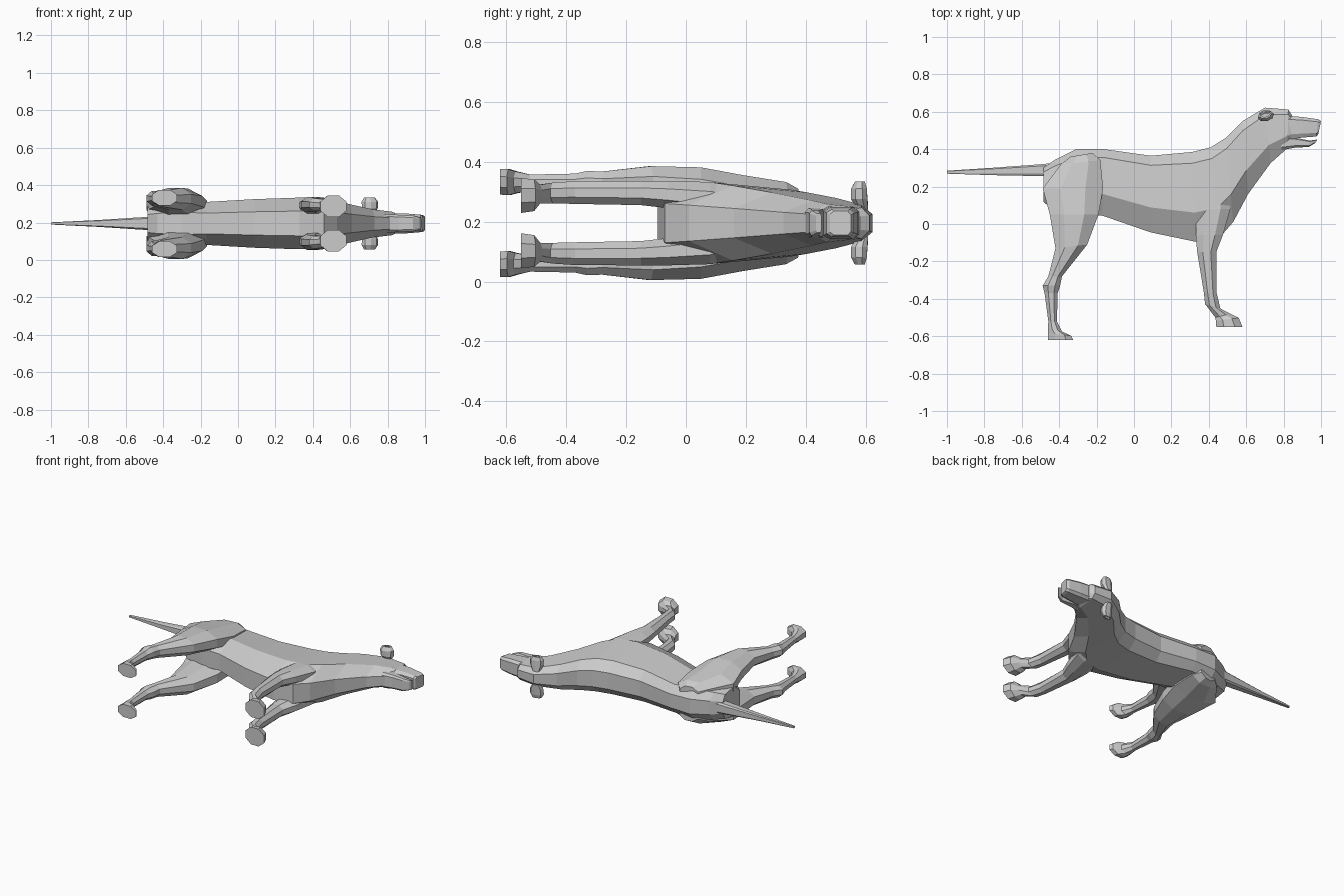
import bpy, bmesh, math
from mathutils import Vector

MID = 0.195  # height of the animal's symmetry plane (it lies on its side)


def loft(name, rings, mirror=False):
    """Skin a list of equal-length rings, cap both ends, optionally mirror."""
    bm = bmesh.new()
    loops = [[bm.verts.new(p) for p in r] for r in rings]
    n = len(loops[0])
    for a, b in zip(loops, loops[1:]):
        for i in range(n):
            j = (i + 1) % n
            bm.faces.new((a[i], a[j], b[j], b[i]))
    bm.faces.new(loops[0][::-1])
    bm.faces.new(loops[-1])
    bmesh.ops.recalc_face_normals(bm, faces=bm.faces)
    mesh = bpy.data.meshes.new(name)
    bm.to_mesh(mesh)
    bm.free()
    ob = bpy.data.objects.new(name, mesh)
    ob.location.z = MID
    bpy.context.collection.objects.link(ob)
    if mirror:
        m = ob.modifiers.new("mirror", 'MIRROR')
        m.use_axis = (False, False, True)
        m.use_clip = False
    return ob


TRUNK = [(1, .4), (.75, .82), (-.35, 1), (-1, .48)]
BOXY = [(1, .7), (.7, 1), (-.6, 1), (-1, .75)]


def slice_ring(xt, yt, xb, yb, w, shape):
    """Cross-section between a back point and a belly point."""
    top, bot = Vector((xt, yt, 0)), Vector((xb, yb, 0))
    c, h = (top + bot) / 2, (top - bot) / 2
    half = [c + h * t + Vector((0, 0, w * s)) for t, s in shape]
    return half + [Vector((p.x, p.y, -p.z)) for p in reversed(half)]


def leg_ring(y, x0, x1, z0, z1, tilt=0):
    """Octagonal leg section; tilt raises the front edge."""
    cx, cz, rx, rz = (x0 + x1) / 2, (z0 + z1) / 2, (x1 - x0) / 2, (z1 - z0) / 2
    k = 1 / math.cos(math.pi / 8)
    pts = []
    for i in range(8):
        a = math.pi / 8 + i * math.pi / 4
        c, s = math.cos(a) * k, math.sin(a) * k
        pts.append((cx + rx * c, y + tilt * c, cz + rz * s))
    return pts


# Trunk, neck and skull
body = [(-.485, .30, -.485, .12, .10), (-.42, .345, -.43, .07, .112),
        (-.31, .40, -.30, .045, .125), (-.16, .40, -.17, .045, .115),
        (.09, .365, .09, -.045, .13), (.31, .385, .33, -.095, .138),
        (.41, .41, .46, -.07, .136), (.49, .46, .53, .01, .125),
        (.58, .55, .61, .16, .102), (.70, .622, .73, .325, .075),
        (.825, .612, .82, .405, .063), (.845, .58, .835, .425, .056)]
loft("body", [slice_ring(*s, TRUNK) for s in body])

# Muzzle and lower jaw
loft("muzzle", [slice_ring(*s, BOXY) for s in
     [(.80, .58, .80, .45, .055), (.90, .572, .90, .462, .053),
      (.985, .56, .975, .468, .046), (1.0, .55, .985, .48, .040)]])
loft("lower_jaw", [slice_ring(*s, BOXY) for s in
     [(.78, .47, .79, .395, .05), (.86, .462, .86, .408, .046),
      (.94, .446, .935, .412, .042), (.98, .452, .97, .434, .032)]])

# Tail
loft("tail", [slice_ring(x, y + h, x, y - h, w, BOXY) for x, y, h, w in
     [(-.40, .288, .042, .042), (-.49, .288, .032, .035),
      (-.75, .281, .02, .018), (-1.0, .277, .008, .006)]])

# Hind legs
hind = [(.37, -.34, -.22, .03, .115, .01), (.33, -.39, -.18, .03, .137, .01),
        (.19, -.488, -.165, .03, .16), (.05, -.45, -.19, .05, .186),
        (-.12, -.42, -.25, .073, .19, .01), (-.28, -.458, -.385, .09, .172),
        (-.33, -.488, -.395, .095, .174), (-.37, -.478, -.408, .10, .165),
        (-.52, -.458, -.412, .108, .162), (-.565, -.46, -.385, .10, .172, -.01),
        (-.59, -.46, -.335, .093, .18, -.008), (-.62, -.46, -.325, .095, .18)]
loft("hind_leg", [leg_ring(*s) for s in hind], True)

# Front legs
front = [(.22, .37, .50, .03, .115), (.08, .335, .515, .03, .137),
         (-.06, .33, .475, .05, .141), (-.15, .338, .44, .06, .141),
         (-.37, .374, .442, .064, .14), (-.44, .38, .462, .066, .135, -.012),
         (-.49, .435, .515, .066, .128, .01), (-.51, .438, .56, .04, .146, .008),
         (-.55, .44, .58, .034, .15)]
loft("front_leg", [leg_ring(*s) for s in front], True)

# Ears, hollowed on the outer face: (height, x, y, x radius, y radius)
ear = [(.045, .70, .59, .025, .018), (.08, .705, .578, .042, .028),
       (.115, .705, .577, .044, .026), (.138, .703, .58, .030, .016),
       (.138, .703, .582, .020, .009), (.11, .703, .582, .024, .012)]
loft("ear", [[(x + a * math.cos(t) - .25 * b * math.sin(t),
               y + b * math.sin(t) + .25 * a * math.cos(t), z)
              for t in [i * math.pi / 4 for i in range(8)]]
             for z, x, y, a, b in ear], True)
